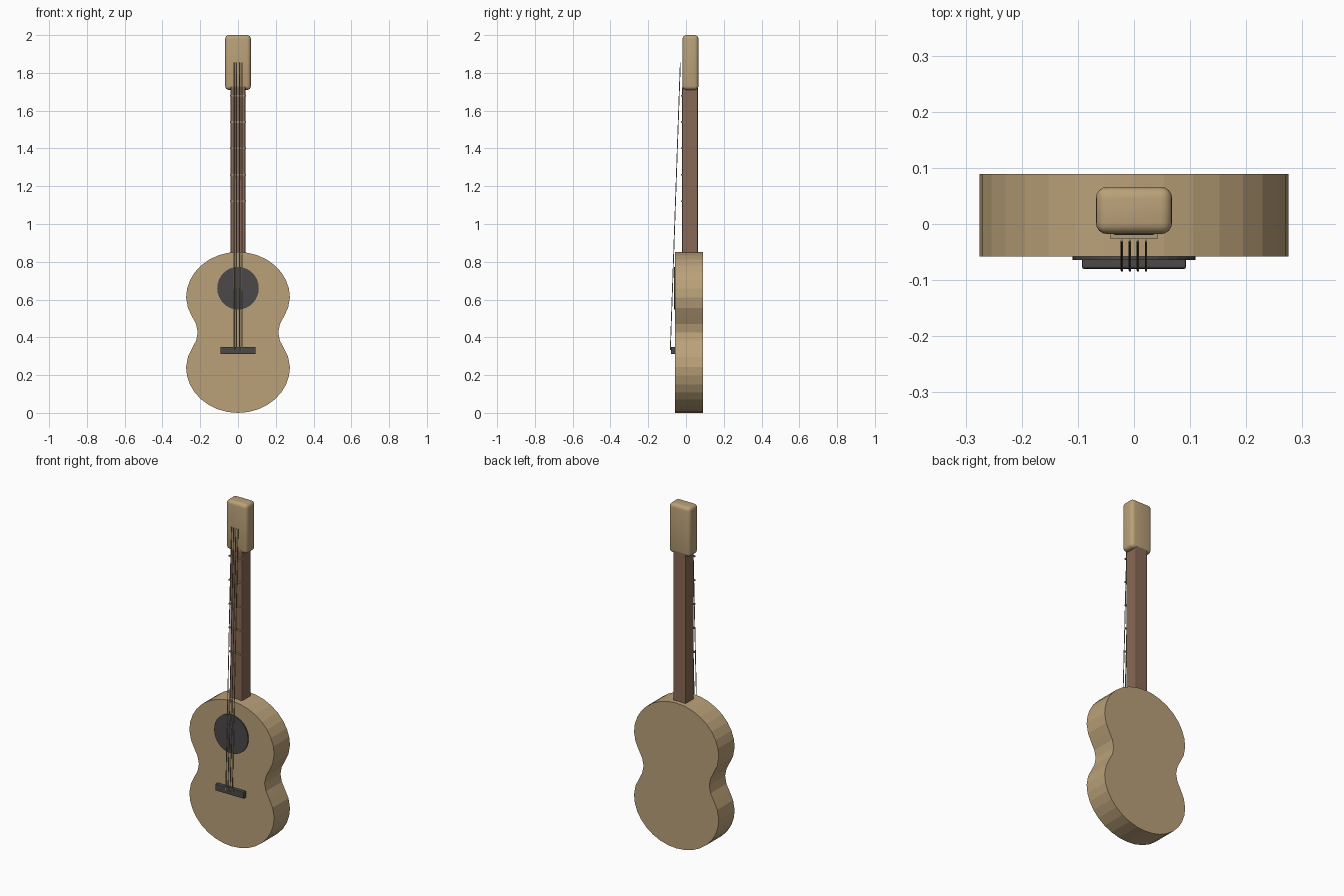
import bpy, bmesh, math
from mathutils import Vector

if "Cube" in bpy.data.objects:
    bpy.data.objects.remove(bpy.data.objects["Cube"])


def material(name, rgb):
    m = bpy.data.materials.new(name)
    m.diffuse_color = (*rgb, 1)
    m.use_nodes = True
    m.node_tree.nodes["Principled BSDF"].inputs["Base Color"].default_value = m.diffuse_color
    return m


WOOD = material("light wood", (0.49, 0.355, 0.19))
NECK = material("brown wood", (0.25, 0.14, 0.09))
DARK = material("dark grey", (0.07, 0.066, 0.067))
BRASS = material("string brass", (0.42, 0.33, 0.19))


def finish(bm, name, mat):
    bmesh.ops.recalc_face_normals(bm, faces=bm.faces)
    mesh = bpy.data.meshes.new(name)
    bm.to_mesh(mesh)
    bm.free()
    mesh.materials.append(mat)
    ob = bpy.data.objects.new(name, mesh)
    bpy.context.collection.objects.link(ob)
    return ob


def box(name, lo, hi, mat, bevel=0, segments=2):
    bm = bmesh.new()
    bmesh.ops.create_cube(bm, size=1)
    for v in bm.verts:
        v.co = [lo[i] + (v.co[i] + 0.5) * (hi[i] - lo[i]) for i in range(3)]
    if bevel:
        bmesh.ops.bevel(bm, geom=bm.edges[:], offset=bevel, segments=segments,
                        profile=0.5, affect='EDGES')
    return finish(bm, name, mat)


def plate(name, outline, y0, y1, mat):
    """Extrude an (x, z) outline from y0 to y1."""
    bm = bmesh.new()
    face = bm.faces.new([bm.verts.new((x, y0, z)) for x, z in outline])
    ext = bmesh.ops.extrude_face_region(bm, geom=[face])["geom"]
    for v in ext:
        if isinstance(v, bmesh.types.BMVert):
            v.co.y = y1
    return finish(bm, name, mat)


def rod(name, a, b, radius, mat):
    a, b = Vector(a), Vector(b)
    bm = bmesh.new()
    bmesh.ops.create_cone(bm, cap_ends=True, segments=8, radius1=radius,
                          radius2=radius, depth=(b - a).length)
    rot = (b - a).to_track_quat('Z', 'Y')
    for v in bm.verts:
        v.co = rot @ v.co + (a + b) / 2
    return finish(bm, name, mat)


# Body: one quarter of the outline (round shoulder, then waist), mirrored twice
MID = 0.426
quarter = [(0.275 * math.sin(t), 0.61 + 0.242 * math.cos(t))
           for t in (math.pi / 2 * i / 8 for i in range(9))]
quarter += [(0.265, 0.555), (0.243, 0.51), (0.222, 0.47), (0.213, MID)]
right = quarter + [(x, 2 * MID - z) for x, z in quarter[-2::-1]]
outline = right + [(-x, z) for x, z in right[-2:0:-1]]
plate("body", outline, -0.058, 0.089, WOOD)

# Sound hole disc
circle = [(0.11 * math.cos(2 * math.pi * i / 32), 0.66 + 0.113 * math.sin(2 * math.pi * i / 32))
          for i in range(32)]
plate("sound_hole", circle, -0.0645, -0.057, DARK)

# Bridge, neck and headstock
box("bridge", (-0.093, -0.08, 0.311), (0.093, -0.056, 0.35), DARK, 0.004)
box("neck", (-0.04, -0.02, 0.82), (0.04, 0.063, 1.73), NECK, 0.008)
head = box("headstock", (-0.068, -0.018, 1.71), (0.068, 0.066, 2.0), WOOD, 0.02, 4)
bpy.context.view_layer.objects.active = head
head.select_set(True)
bpy.ops.object.shade_smooth_by_angle(angle=math.radians(35))

# Frets
for i in range(5):
    z = 1.12 + 0.14 * i
    box(f"fret_{i + 1}", (-0.042, -0.027, z - 0.004), (0.042, -0.018, z + 0.004), BRASS)

# Strings
for i in range(4):
    x = -0.0215 + 0.0143 * i
    rod(f"string_{i + 1}", (x, -0.083, 0.332), (x, -0.03, 1.855), 0.0022, BRASS)
